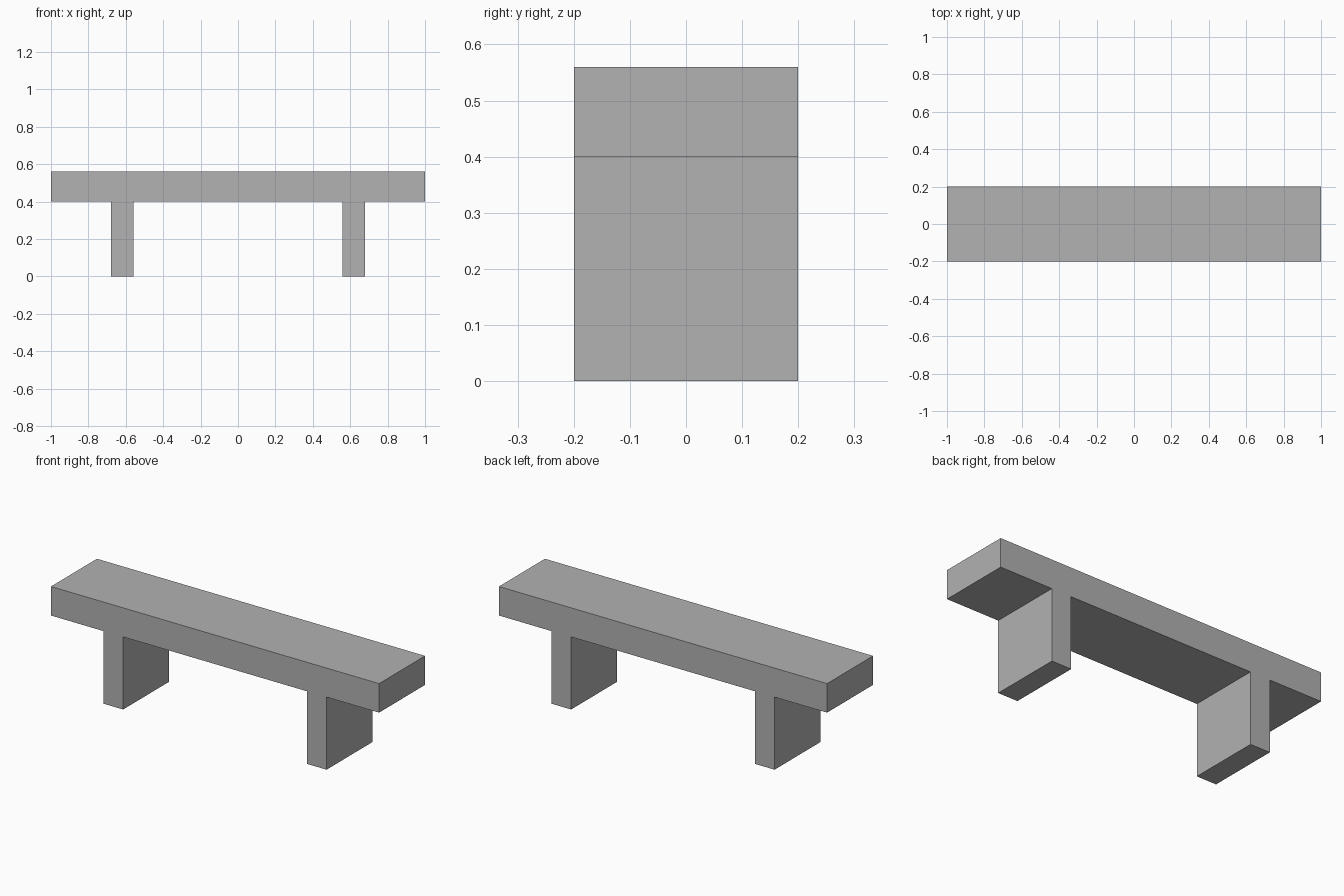
import bpy

# Remove the default cube
cube = bpy.data.objects.get("Cube")
if cube:
    bpy.data.objects.remove(cube, do_unlink=True)

# Plain stone grey
GREY = (0.445, 0.445, 0.445, 1.0)
stone = bpy.data.materials.new("stone_grey")
stone.use_nodes = True
stone.diffuse_color = GREY
bsdf = next(n for n in stone.node_tree.nodes if n.type == "BSDF_PRINCIPLED")
bsdf.inputs["Base Color"].default_value = GREY

DEPTH = 0.4
LEG_HEIGHT = 0.4
SEAT_THICKNESS = 0.16
LEG_WIDTH = 0.12
LEG_OFFSET = 0.62


def block(name, size, x, bottom):
    """Flat-faced box standing on the given height."""
    bpy.ops.mesh.primitive_cube_add(size=1, location=(x, 0, bottom + size[2] / 2))
    obj = bpy.context.object
    obj.name = name
    obj.scale = size
    bpy.ops.object.transform_apply(location=False, rotation=False, scale=True)
    obj.data.materials.append(stone)
    return obj


# Seat slab
block("seat", (2.0, DEPTH, SEAT_THICKNESS), 0, LEG_HEIGHT)

# Slab legs, one each side
for name, side in (("left_leg", 1), ("right_leg", -1)):
    block(name, (LEG_WIDTH, DEPTH, LEG_HEIGHT), side * LEG_OFFSET, 0)
